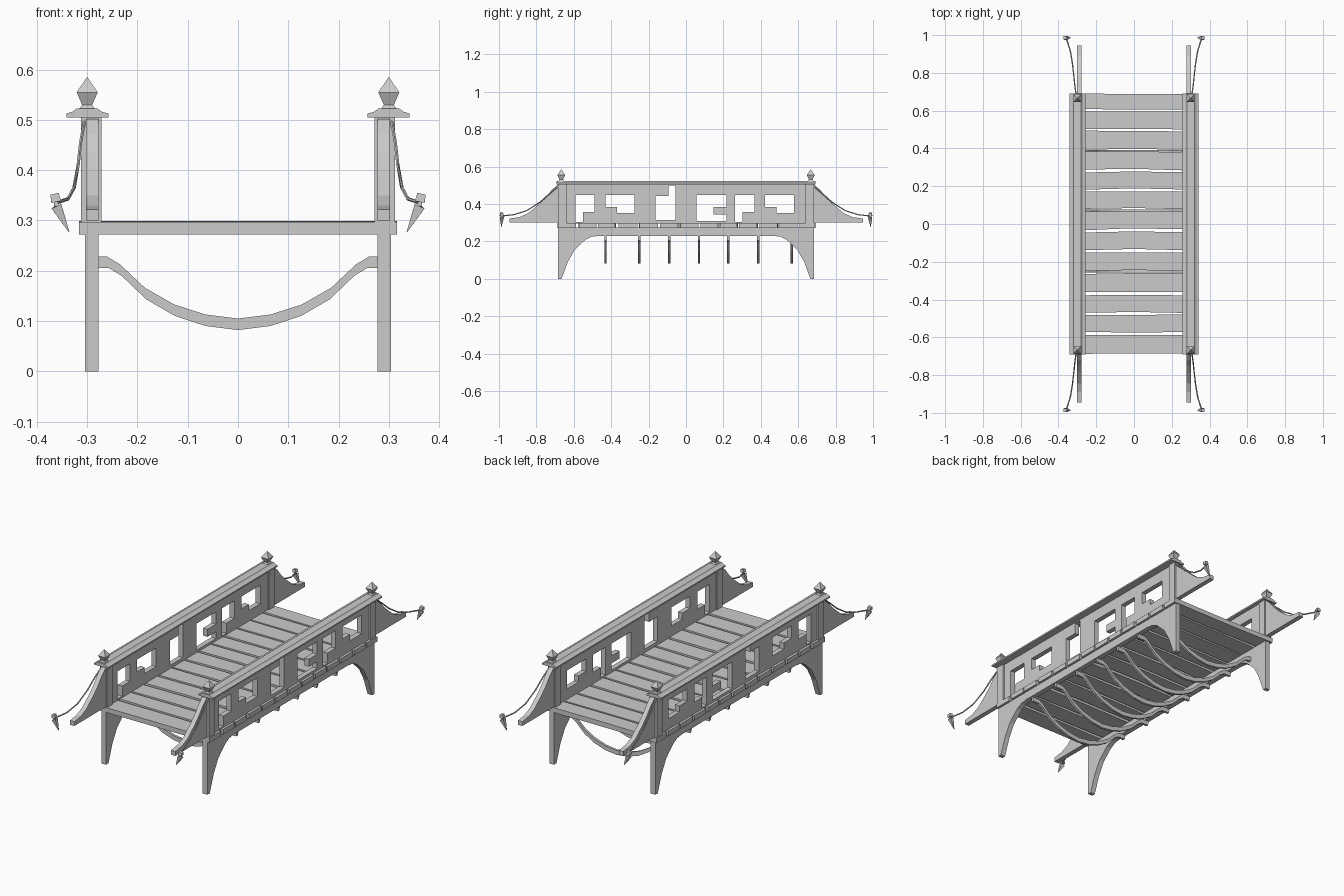
import bpy, bmesh, math, random
from mathutils import Vector

if "Cube" in bpy.data.objects:
    bpy.data.objects.remove(bpy.data.objects["Cube"])

random.seed(4)


def finish(name, bm, mirror_x=False, mirror_y=False, thick=0):
    bmesh.ops.recalc_face_normals(bm, faces=bm.faces)
    me = bpy.data.meshes.new(name)
    bm.to_mesh(me)
    bm.free()
    ob = bpy.data.objects.new(name, me)
    bpy.context.collection.objects.link(ob)
    if thick:
        mod = ob.modifiers.new("thickness", 'SOLIDIFY')
        mod.thickness, mod.offset = thick, 0
    if mirror_x or mirror_y:
        mod = ob.modifiers.new("mirror", 'MIRROR')
        mod.use_axis = (mirror_x, mirror_y, False)
        mod.use_mirror_merge = False
    return ob


def prism(name, outline, direction, **kw):
    """Extrude a closed 3D outline along a direction."""
    bm = bmesh.new()
    d = Vector(direction)
    a = [bm.verts.new(p) for p in outline]
    b = [bm.verts.new(Vector(p) + d) for p in outline]
    bm.faces.new(a)
    bm.faces.new(b[::-1])
    n = len(a)
    for i in range(n):
        bm.faces.new((a[i], a[(i + 1) % n], b[(i + 1) % n], b[i]))
    return finish(name, bm, **kw)


def tube(name, pts, radii, sides, **kw):
    """Sweep a polygon ring along points with a radius at each point."""
    bm = bmesh.new()
    pts = [Vector(p) for p in pts]
    rings = []
    for i, p in enumerate(pts):
        t = (pts[min(i + 1, len(pts) - 1)] - pts[max(i - 1, 0)]).normalized()
        u = t.cross(Vector((0, 1, 0)) if abs(t.y) < 0.8 else Vector((1, 0, 0))).normalized()
        v = t.cross(u)
        ang = [math.tau * (k + 0.5) / sides for k in range(sides)]
        rings.append([bm.verts.new(p + radii[i] * (u * math.cos(a) + v * math.sin(a))) for a in ang])
    for r, s in zip(rings, rings[1:]):
        for k in range(sides):
            bm.faces.new((r[k], r[(k + 1) % sides], s[(k + 1) % sides], s[k]))
    bm.faces.new(rings[0])
    bm.faces.new(rings[-1])
    return finish(name, bm, **kw)


# Arched side beams with legs
arch = [(.665, 0), (.632, .09), (.595, .155), (.54, .207), (.505, .225), (.465, .23)]
outline = [(-.685, .274), (-.685, 0)] + [(-y, z) for y, z in arch] + arch[::-1] + [(.685, 0), (.685, .274)]
prism("arched_side_beam", [(.277, y, z) for y, z in outline], (.027, 0, 0), mirror_x=True)

# Deck planks with uneven edges, running under the side panels
edges = [-.69, -.58, -.475, -.37, -.257, -.147, -.038, .07, .175, .28, .388, .497, .602, .695]
for i, (y0, y1) in enumerate(zip(edges, edges[1:])):
    def j():
        return random.uniform(-.004, .004)
    bow = .008 * math.cos(math.pi * (i - 6) / 10)
    z = .273 + random.uniform(-.001, .001)
    lo, hi = y0 + .006, y1 - .006
    prism(f"deck_plank_{i + 1}",
          [(-.316, lo + j(), z), (-.05, lo + bow, z), (.05, lo + bow, z), (.316, lo + j(), z),
           (.316, hi + j(), z), (.05, hi + bow * .5, z), (-.05, hi + bow * .5, z), (-.316, hi + j(), z)],
          (0, 0, .025))

# Sagging braces below the deck
top = [(.3, .228), (.26, .228), (.235, .213), (.185, .166), (.127, .133), (.065, .113)]
top = [(-x, z) for x, z in top] + [(0, .105)] + top[::-1]
low = [(x * .985, z - .023) for x, z in top]
for i, y in enumerate((-.43, -.25, -.09, .07, .226, .386, .565)):
    prism(f"sagging_brace_{i + 1}", [(x, y - .006, z) for x, z in top + low[::-1]], (0, .012, 0))

# Fretwork side panels: grid of cells minus openings (y0, y1, z0, z1)
holes = []
for s in (0, .853):
    holes += [(-.59 + s, -.488 + s, .357, .448), (-.59 + s, -.552 + s, .304, .357),
              (-.43 + s, -.275 + s, .384, .448), (-.368 + s, -.275 + s, .352, .384)]
holes += [(-.163, -.056, .315, .443), (-.093, -.056, .443, .5),
          (.056, .216, .384, .448), (.056, .147, .345, .384), (.056, .216, .31, .345)]
ys = sorted({round(v, 3) for h in holes for v in h[:2]} | {-.65, .65})
zs = sorted({v for h in holes for v in h[2:]} | {.295, .508})
bm = bmesh.new()
grid = {(i, k): bm.verts.new((.29, y, z)) for i, y in enumerate(ys) for k, z in enumerate(zs)}
for i in range(len(ys) - 1):
    for k in range(len(zs) - 1):
        cy, cz = (ys[i] + ys[i + 1]) / 2, (zs[k] + zs[k + 1]) / 2
        if not any(a < cy < b and c < cz < d for a, b, c, d in holes):
            bm.faces.new((grid[i, k], grid[i + 1, k], grid[i + 1, k + 1], grid[i, k + 1]))
bmesh.ops.delete(bm, geom=[v for v in bm.verts if not v.link_faces], context='VERTS')
finish("fretwork_panel", bm, mirror_x=True, thick=.026)

# Bevelled handrail over the panels
rail = [(.258, .505), (.341, .505), (.341, .513), (.33, .516), (.32, .523), (.28, .523), (.27, .516), (.258, .513)]
prism("handrail", [(x, -.692, z) for x, z in rail], (0, 1.384, 0), mirror_x=True)

# Corner posts and pointed finials
prism("corner_post", [(.271, .64, .296), (.312, .64, .296), (.312, .684, .296), (.271, .684, .296)],
      (0, 0, .211), mirror_x=True, mirror_y=True)
q = math.sqrt(2)
tube("post_finial", [(.3, .667, z) for z in (.52, .53, .555, .585)],
     [.017 * q, .01 * q, .021 * q, .0005], 4, mirror_x=True, mirror_y=True)

# Curved wing walls at both ends
wing = [(.67, .3), (.67, .507), (.69, .5), (.72, .472), (.75, .435), (.785, .4), (.845, .35), (.89, .33),
        (.945, .322), (.945, .3)]
prism("end_wing", [(.277, y, z) for y, z in wing], (.025, 0, 0), mirror_x=True, mirror_y=True)

# Guy ropes and ground pegs
rope = [(.306, .682, .495), (.313, .73, .455), (.318, .78, .41), (.326, .85, .365), (.338, .92, .343), (.358, .982, .336)]
tube("guy_rope", rope, [.0035] * 6, 6, mirror_x=True, mirror_y=True)
tube("rope_peg", [(.336, .987, .277), (.361, .985, .328), (.3615, .985, .3285), (.3615, .985, .337),
                  (.3615, .986, .3375), (.365, .986, .353)],
     [.001, .015, .007, .007, .014, .012], 4, mirror_x=True, mirror_y=True)
